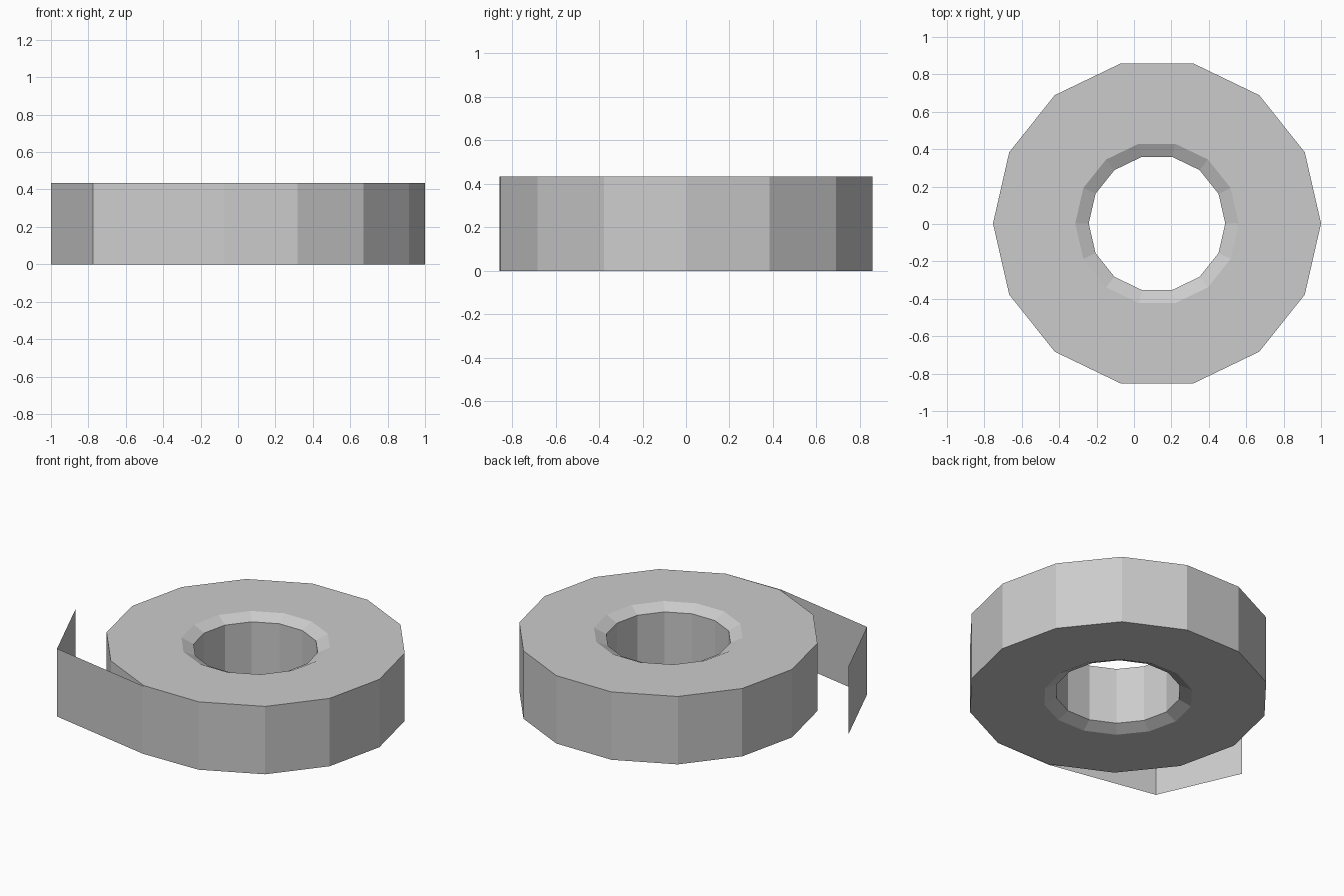
import bpy, bmesh
from math import cos, sin, tau

if "Cube" in bpy.data.objects:
    bpy.data.objects.remove(bpy.data.objects["Cube"])

SIDES = 14
HEIGHT = 0.435
CX, CY = 0.123, 0.003


def make_object(name, bm):
    mesh = bpy.data.meshes.new(name)
    bm.to_mesh(mesh)
    bm.free()
    obj = bpy.data.objects.new(name, mesh)
    bpy.context.collection.objects.link(obj)
    return obj


# Tape roll: closed (radius, height) profile swept around a 14-sided ring,
# with chamfered rims around the central hole
profile = [(0.877, 0), (0.877, HEIGHT), (0.437, HEIGHT),
           (0.365, HEIGHT - 0.036), (0.365, 0.036), (0.437, 0)]
bm = bmesh.new()
rings = [[bm.verts.new((CX + r * cos(tau * i / SIDES), CY + r * sin(tau * i / SIDES), z))
          for r, z in profile] for i in range(SIDES)]
n = len(profile)
for i in range(SIDES):
    a, b = rings[i], rings[(i + 1) % SIDES]
    for j in range(n):
        k = (j + 1) % n
        bm.faces.new((a[j], b[j], b[k], a[k]))
bmesh.ops.recalc_face_normals(bm, faces=bm.faces)
make_object("tape_roll", bm)

# Loose end: thin sheet peeling off the roll
path = [(-1.0, -0.215), (-0.775, -0.725), (-0.075, -0.858), (0.318, -0.853)]
bm = bmesh.new()
low = [bm.verts.new((x, y, 0)) for x, y in path]
high = [bm.verts.new((x, y, HEIGHT)) for x, y in path]
for i in range(len(path) - 1):
    bm.faces.new((low[i], low[i + 1], high[i + 1], high[i]))
make_object("loose_tape_end", bm)
